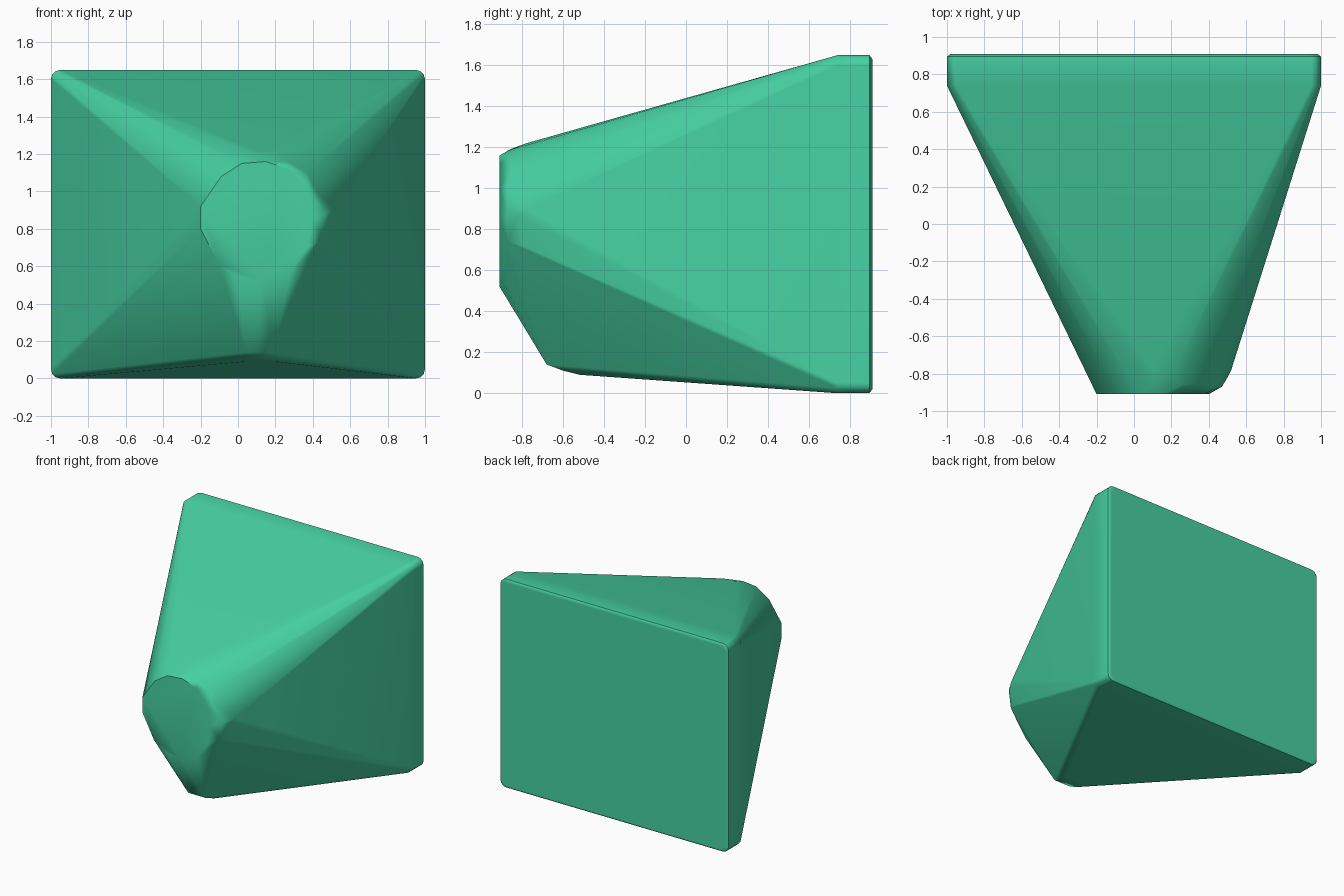
import bpy, bmesh, math

cube = bpy.data.objects.get("Cube")
if cube:
    bpy.data.objects.remove(cube, do_unlink=True)

# Single green material
green = bpy.data.materials.new("mint green")
green.use_nodes = True
colour = (0.062, 0.64, 0.365, 1)
green.diffuse_color = colour
bsdf = green.node_tree.nodes["Principled BSDF"]
bsdf.inputs["Base Color"].default_value = colour
bsdf.inputs["Roughness"].default_value = 0.6


def rounded_rect(y, inset, radius, steps=3):
    """Rounded rectangle in the xz plane, following the back plate outline."""
    hx, hz, pts = 1.0 - inset, 0.825 - inset, []
    for sx, sz in ((1, 1), (-1, 1), (-1, -1), (1, -1)):
        for i in range(steps + 1):
            a = math.pi / 2 * i / steps
            pts.append((sx * (hx - radius + radius * math.cos(a)), y,
                        0.825 + sz * (hz - radius + radius * math.sin(a))))
    return pts


# Back plate: vertical rim with a narrow rounded rear edge
points = rounded_rect(0.91, 0.02, 0.05)
points += rounded_rect(0.895, 0.0, 0.05)
points += rounded_rect(0.74, 0.0, 0.05)

# Blunt round nose, shifted to the left of centre
nose = [(-0.20, 0.80), (-0.20, 0.92), (-0.09, 1.08), (0.02, 1.15), (0.15, 1.16),
        (0.27, 1.12), (0.37, 1.00), (0.40, 0.85), (0.37, 0.70), (0.28, 0.57),
        (0.13, 0.52), (0.00, 0.54), (-0.10, 0.61)]
points += [(x, -0.91, z) for x, z in nose]

# Softened shoulder behind the nose
points += [(-0.21, -0.88, 0.80), (-0.21, -0.88, 0.91),
           (0.10, -0.86, 1.19), (0.26, -0.86, 1.16), (0.10, -0.78, 1.22),
           (0.22, -0.78, 1.21), (0.42, -0.87, 1.00), (0.47, -0.87, 0.88),
           (0.45, -0.87, 0.74), (0.37, -0.85, 1.10), (0.50, -0.82, 0.87),
           (0.52, -0.78, 0.90), (0.48, -0.80, 0.72)]

# Chin below the nose
points += [(0.04, -0.68, 0.14), (0.19, -0.68, 0.14),
           (0.02, -0.60, 0.11), (0.21, -0.60, 0.11),
           (0.04, -0.52, 0.09), (0.20, -0.52, 0.09)]

# Wrap everything in one convex skin
bm = bmesh.new()
for p in points:
    bm.verts.new(p)
bmesh.ops.convex_hull(bm, input=bm.verts[:])
bmesh.ops.delete(bm, geom=[v for v in bm.verts if not v.link_faces], context='VERTS')
bmesh.ops.dissolve_limit(bm, angle_limit=math.radians(1),
                         verts=bm.verts[:], edges=bm.edges[:])
bmesh.ops.recalc_face_normals(bm, faces=bm.faces[:])

mesh = bpy.data.meshes.new("tapered_block")
bm.to_mesh(mesh)
bm.free()
mesh.materials.append(green)
block = bpy.data.objects.new("tapered_block", mesh)
bpy.context.collection.objects.link(block)

# Smooth shading that keeps the broad faces flat
bpy.ops.object.select_all(action='DESELECT')
block.select_set(True)
bpy.context.view_layer.objects.active = block
bpy.ops.object.shade_smooth_by_angle(angle=math.radians(50))
weighted = block.modifiers.new("weighted_normals", 'WEIGHTED_NORMAL')
weighted.keep_sharp = True
